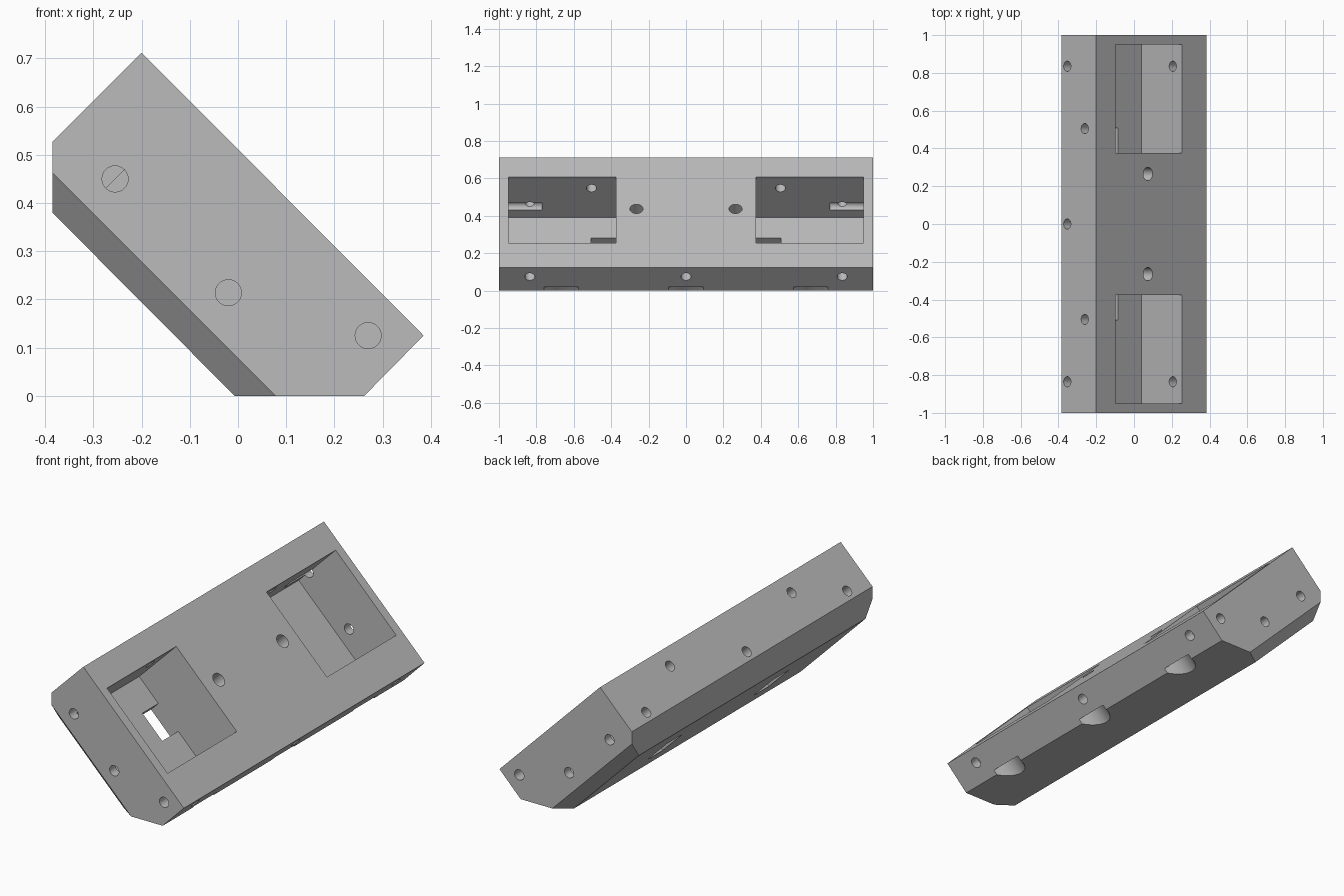
import bpy, bmesh, math
from mathutils import Matrix, Vector

if "Cube" in bpy.data.objects:
    bpy.data.objects.remove(bpy.data.objects["Cube"])

# Tilted frame: local X runs down the slope, local Z points out of the sloping face
TILT = Matrix.Rotation(math.radians(45), 4, 'Y')
HALF = 1 / math.sqrt(2)
SCREW = 0.027

grey = bpy.data.materials.new("mid_grey")
grey.use_nodes = True
colour = (0.5, 0.5, 0.5, 1)
grey.diffuse_color = colour
grey.node_tree.nodes["Principled BSDF"].inputs["Base Color"].default_value = colour


def make_object(name, bm):
    bmesh.ops.recalc_face_normals(bm, faces=bm.faces[:])
    mesh = bpy.data.meshes.new(name)
    bm.to_mesh(mesh)
    bm.free()
    mesh.materials.append(grey)
    obj = bpy.data.objects.new(name, mesh)
    bpy.context.collection.objects.link(obj)
    return obj


# Sloping body: side profile extruded along y
profile = [(-0.385, 0.38), (-0.007, 0), (0.262, 0), (0.385, 0.125), (-0.2, 0.712), (-0.385, 0.527)]
bm = bmesh.new()
end = bm.faces.new([bm.verts.new((x, -1, z)) for x, z in profile])
side = bmesh.ops.extrude_face_region(bm, geom=[end])["geom"]
bmesh.ops.translate(bm, vec=(0, 2, 0), verts=[v for v in side if isinstance(v, bmesh.types.BMVert)])

# Chamfer both ends of the sloping underside
for s in (-1, 1):
    normal = TILT.to_3x3() @ Vector((0, s, -1))
    point = TILT @ Vector((0, s, 0.055))
    cut = bmesh.ops.bisect_plane(bm, geom=bm.verts[:] + bm.edges[:] + bm.faces[:],
                                 plane_co=point, plane_no=normal, clear_outer=True)
    rim = [e for e in cut["geom_cut"] if isinstance(e, bmesh.types.BMEdge)]
    bmesh.ops.contextual_create(bm, geom=rim)
body = make_object("sloped_body", bm)


def carve(bm):
    """Subtract a cutter from the body and discard it."""
    cutter = make_object("cutter", bm)
    cutter.hide_render = True
    mod = body.modifiers.new("cut", 'BOOLEAN')
    mod.operation, mod.solver, mod.object = 'DIFFERENCE', 'EXACT', cutter
    bpy.context.view_layer.objects.active = body
    bpy.ops.object.modifier_apply(modifier=mod.name)
    bpy.data.objects.remove(cutter)


def carve_box(low, high):
    low, high = Vector(low), Vector(high)
    bm = bmesh.new()
    place = TILT @ Matrix.Translation((low + high) / 2) @ Matrix.Diagonal((*(high - low), 1))
    bmesh.ops.create_cube(bm, size=1, matrix=place)
    carve(bm)


def carve_hole(start, finish, radius=SCREW, sides=32):
    start, finish = Vector(start), Vector(finish)
    axis = finish - start
    turn = axis.to_track_quat('Z', 'Y').to_matrix().to_4x4()
    bm = bmesh.new()
    bmesh.ops.create_cone(bm, cap_ends=True, segments=sides, radius1=radius, radius2=radius,
                          depth=axis.length, matrix=TILT @ Matrix.Translation((start + finish) / 2) @ turn)
    carve(bm)


TOP_WALL = -0.705 * HALF
FLOOR = 0.08 * HALF
for s in (-1, 1):
    # Deep pocket and the slot through its floor
    y0, y1 = sorted((s * 0.375, s * 0.95))
    carve_box((TOP_WALL, y0, FLOOR), (0, y1, 0.5))
    y0, y1 = sorted((s * 0.375, s * 0.508))
    carve_box((-0.34, y0, -0.1), (-0.177, y1, 0.1))
    # Holes in the end face
    for x, z, depth in ((-0.255, 0.45, 0.23), (-0.02, 0.214, 0.1), (0.27, 0.125, 0.23)):
        w, u = (x - z) * HALF, (x + z) * HALF
        carve_hole((w, s * 1.1, u), (w, s * (1 - depth), u))
    # Holes from the upper and lower edges into the pocket
    carve_hole((-0.8, s * 0.835, 0.145), (-0.45, s * 0.835, 0.145))
    carve_hole((-0.8, s * 0.505, 0.276), (-0.45, s * 0.505, 0.276))
    carve_hole((0.4, s * 0.835, 0.29), (-0.05, s * 0.835, 0.29))
    # Blind holes in the sloping face
    carve_hole((-0.257, s * 0.265, 0.5), (-0.257, s * 0.265, 0.12), 0.035)

# Middle holes in the upper and lower edges
carve_hole((-0.8, 0, 0.145), (-0.45, 0, 0.145))
carve_hole((0.4, 0, 0.29), (0.0, 0, 0.29))

# Rounded notches along the lower rim
for y in (-0.667, 0, 0.667):
    carve_hole((0.231, y, -0.05), (0.231, y, 0.212), 0.104, 64)

# Smooth hole walls, keep flat faces crisp
bpy.ops.object.select_all(action='DESELECT')
body.select_set(True)
bpy.context.view_layer.objects.active = body
bpy.ops.object.shade_smooth_by_angle(angle=math.radians(30))
